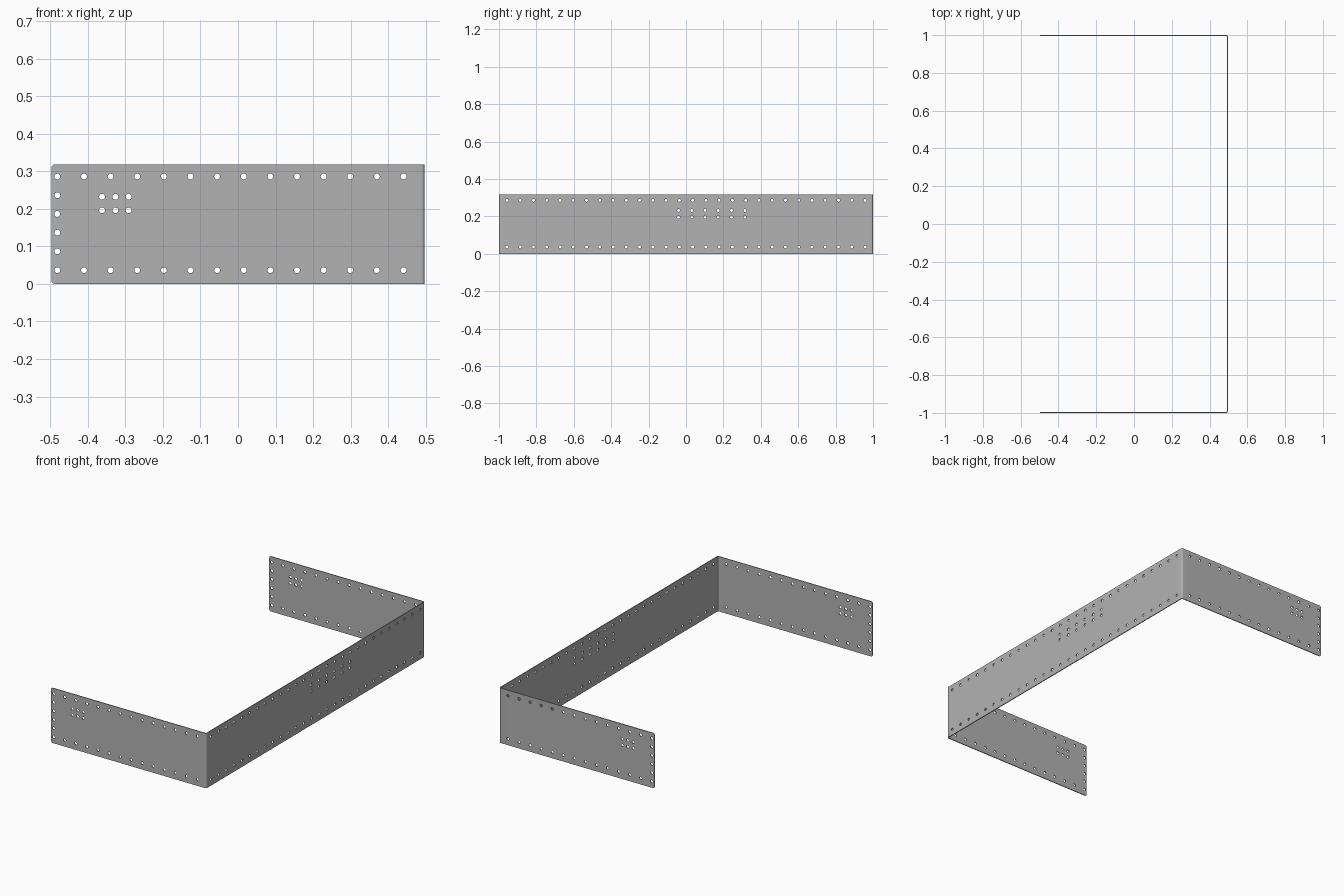
import bpy, bmesh, math
from mathutils import Matrix, Vector

if "Cube" in bpy.data.objects:
    bpy.data.objects.remove(bpy.data.objects["Cube"], do_unlink=True)

HEIGHT, THICK = 0.318, 0.005
HALF_X, HALF_Y = 0.497, 1.0
BEND = 0.0065          # bend radius at mid thickness
PITCH = 0.0709         # spacing of the edge holes
HOLE_R = 0.0078
ROWS = (0.0365, 0.286)
CLUSTER_ROWS = (0.196, 0.232)

steel = bpy.data.materials.new("steel_grey")
steel.use_nodes = True
steel.diffuse_color = (0.45, 0.45, 0.45, 1)
steel.node_tree.nodes["Principled BSDF"].inputs["Base Color"].default_value = steel.diffuse_color


def make_object(name, bm):
    mesh = bpy.data.meshes.new(name)
    bm.to_mesh(mesh)
    bm.free()
    mesh.materials.append(steel)
    obj = bpy.data.objects.new(name, mesh)
    bpy.context.collection.objects.link(obj)
    return obj


def hole_cutter(name, centres, axis, length):
    """Round pins along one axis, used to punch the holes."""
    bm = bmesh.new()
    turn = Vector((0, 0, 1)).rotation_difference(Vector(axis)).to_matrix().to_4x4()
    for c in centres:
        bmesh.ops.create_cone(bm, cap_ends=True, segments=20, radius1=HOLE_R, radius2=HOLE_R,
                              depth=length, matrix=Matrix.Translation(c) @ turn)
    obj = make_object(name, bm)
    obj.hide_render = True
    return obj


# Folded strip: centre line of the sheet, with a rounded bend at each corner
x, y = HALF_X - THICK / 2, HALF_Y - THICK / 2
path = [(-HALF_X, -y)]
for side in (-1, 1):
    arc = []
    for i in range(7):
        a = math.radians(15 * i)
        arc.append((x - BEND + BEND * math.sin(a), side * (y - BEND + BEND * math.cos(a))))
    path += arc if side < 0 else arc[::-1]
path.append((-HALF_X, y))

bm = bmesh.new()
low = [bm.verts.new((px, py, 0)) for px, py in path]
high = [bm.verts.new((px, py, HEIGHT)) for px, py in path]
for i in range(len(path) - 1):
    bm.faces.new((low[i], low[i + 1], high[i + 1], high[i]))

# Rounded corners on the free ends
bmesh.ops.bevel(bm, geom=[low[0], low[-1], high[0], high[-1]], offset=0.01,
                segments=4, profile=0.5, affect='VERTICES')
bracket = make_object("folded_bracket", bm)

solid = bracket.modifiers.new("sheet_thickness", 'SOLIDIFY')
solid.thickness, solid.offset = THICK, 0

# Holes through both side flanges: edge rows, end column and small cluster
flange = [(-0.481 + PITCH * i, 0, z) for i in range(14) for z in ROWS]
flange += [(-0.481, 0, 0.0867 + 0.0498 * i) for i in range(4)]
flange += [(-0.362 + PITCH / 2 * i, 0, z) for i in range(3) for z in CLUSTER_ROWS]

# Holes through the long web: edge rows and cluster
web = [(x, PITCH * (i - 13.5), z) for i in range(28) for z in ROWS]
web += [(x, -0.04 + PITCH * i, z) for i in range(6) for z in CLUSTER_ROWS]

cutters = [hole_cutter("flange_hole_cutter", flange, (0, 1, 0), 2.2),
           hole_cutter("web_hole_cutter", web, (1, 0, 0), 0.05)]
for cutter in cutters:
    mod = bracket.modifiers.new(cutter.name, 'BOOLEAN')
    mod.operation, mod.solver, mod.object = 'DIFFERENCE', 'EXACT', cutter

# Apply the modifiers, then drop the cutters
bpy.ops.object.select_all(action='DESELECT')
bracket.select_set(True)
bpy.context.view_layer.objects.active = bracket
for mod in list(bracket.modifiers):
    bpy.ops.object.modifier_apply(modifier=mod.name)
for cutter in cutters:
    bpy.data.objects.remove(cutter, do_unlink=True)
bpy.ops.object.shade_smooth_by_angle(angle=math.radians(30))
